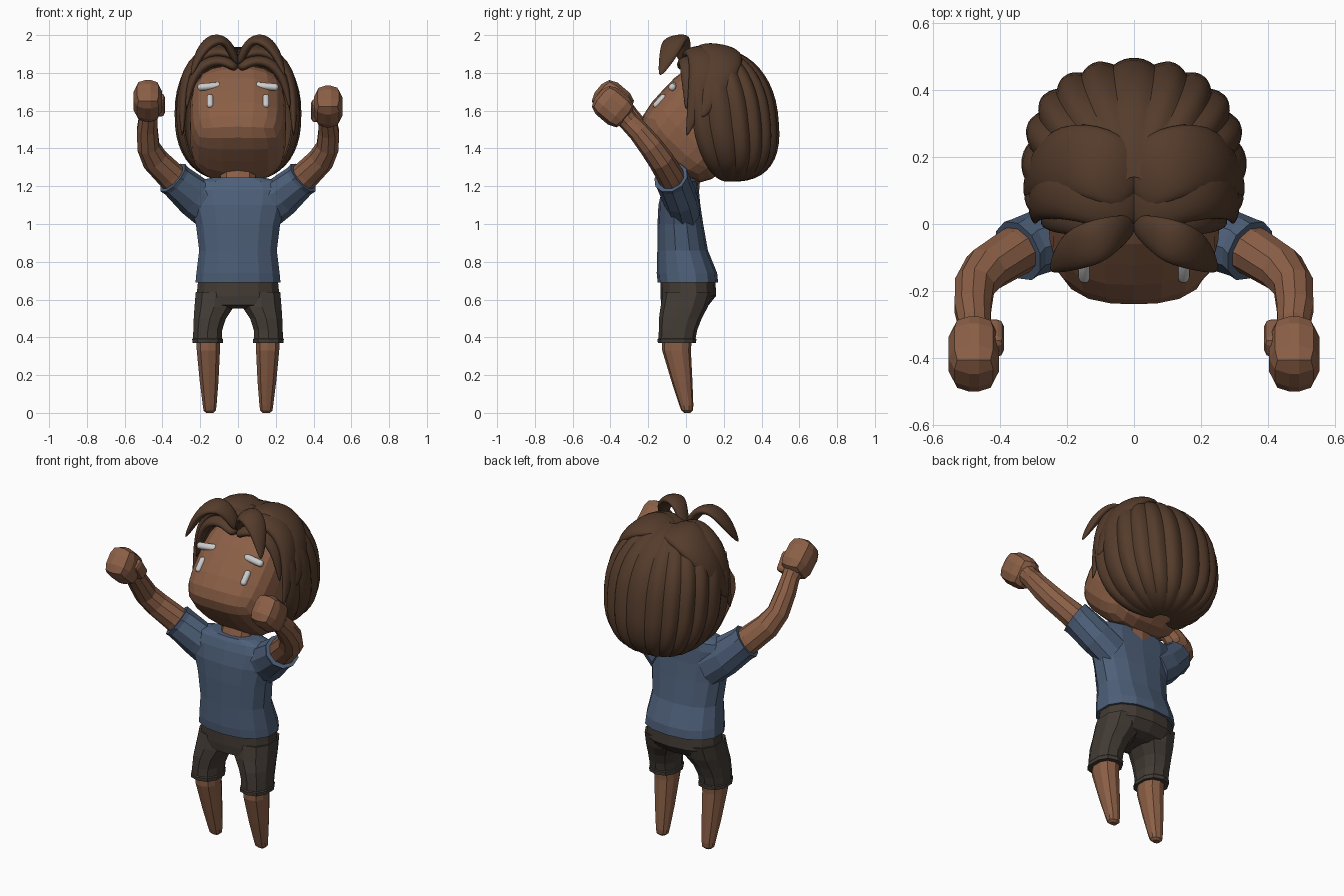
import bpy, bmesh, math
from mathutils import Vector, Matrix

if "Cube" in bpy.data.objects:
    bpy.data.objects.remove(bpy.data.objects["Cube"])


def material(name, rgb):
    m = bpy.data.materials.new(name)
    m.diffuse_color = (*rgb, 1)
    m.use_nodes = True
    m.node_tree.nodes["Principled BSDF"].inputs["Base Color"].default_value = m.diffuse_color
    return m


SKIN = material("skin", (0.26, 0.115, 0.062))
SHIRT = material("blue_cloth", (0.075, 0.115, 0.19))
SHORTS = material("dark_cloth", (0.056, 0.044, 0.035))
HAIR = material("brown_hair", (0.09, 0.045, 0.025))
WHITE = material("white", (0.9, 0.9, 0.88))


def finish(name, bm, mat, smooth=False):
    bmesh.ops.recalc_face_normals(bm, faces=bm.faces)
    for f in bm.faces:
        f.smooth = smooth
    me = bpy.data.meshes.new(name)
    bm.to_mesh(me)
    bm.free()
    me.materials.append(mat)
    ob = bpy.data.objects.new(name, me)
    bpy.context.collection.objects.link(ob)
    return ob


def spow(v, p):
    return math.copysign(abs(v) ** p, v)


def loft(name, pts, radii, mat, sides=10, axis=None, ref=(1, 0, 0), power=1.0, smooth=False):
    """Skin elliptical rings along a path; axis fixes the ring normal."""
    pts = [Vector(p) for p in pts]
    bm = bmesh.new()
    rings = []
    for i, (p, (ra, rb)) in enumerate(zip(pts, radii)):
        t = Vector(axis) if axis else pts[min(i + 1, len(pts) - 1)] - pts[max(i - 1, 0)]
        t.normalize()
        u = Vector(ref)
        u = (u - t * u.dot(t)).normalized()
        v = t.cross(u)
        ring = []
        for k in range(sides):
            a = 2 * math.pi * (k + 0.5) / sides
            ring.append(bm.verts.new(p + u * spow(math.cos(a), power) * ra + v * spow(math.sin(a), power) * rb))
        rings.append(ring)
    for a, b in zip(rings, rings[1:]):
        for k in range(sides):
            j = (k + 1) % sides
            bm.faces.new((a[k], a[j], b[j], b[k]))
    bm.faces.new(rings[0])
    bm.faces.new(rings[-1])
    ob = finish(name, bm, mat, smooth)
    if smooth:
        sub = ob.modifiers.new("subdivide", 'SUBSURF')
        sub.levels = sub.render_levels = 2
    return ob


def block(name, loc, size, tilt, mat, bevel, segs=2, roll=0, smooth=False):
    """Bevelled box tilted about x, rolled about its own y."""
    bm = bmesh.new()
    bmesh.ops.create_cube(bm, size=1, matrix=Matrix.Diagonal((*size, 1)))
    bmesh.ops.bevel(bm, geom=bm.edges[:], offset=bevel, segments=segs, profile=0.5, affect='EDGES')
    bm.transform(Matrix.Translation(loc) @ Matrix.Rotation(tilt, 4, 'X') @ Matrix.Rotation(roll, 4, 'Y'))
    return finish(name, bm, mat, smooth)


def column(name, rows, mat, sides=14, power=0.85):
    """Vertical loft from rows of (x, y, z, rx, ry)."""
    return loft(name, [r[:3] for r in rows], [r[3:] for r in rows], mat, sides, axis=(0, 0, 1), power=power)


# Head: boxy rounded block leaning back, face bulging at the middle
HX, HY, HZ, P = 0.255, 0.225, 0.27, 3.5
TILT = math.radians(-43)
HEAD = Matrix.Translation((0, 0.07, 1.53)) @ Matrix.Rotation(TILT, 4, 'X')


def bulge(x):
    return 1 + 0.17 * (1 - (x / HX) ** 2)


bm = bmesh.new()
bmesh.ops.create_cube(bm, size=2)
bmesh.ops.subdivide_edges(bm, edges=bm.edges[:], cuts=5, use_grid_fill=True)
for v in bm.verts:
    d = v.co.normalized()
    d /= sum(abs(c) ** P for c in d) ** (1 / P)
    v.co = HEAD @ Vector((d.x * HX, d.y * HY * bulge(d.x * HX), d.z * HZ))
finish("head", bm, SKIN)


def face_point(x, up, lift=0.0):
    n = HY * (1 - abs(x / HX) ** P - abs(up / HZ) ** P) ** (1 / P) * bulge(x)
    return HEAD @ Vector((x, -n - lift, up))


# Neck
column("neck", [(0, -0.01, 1.12, 0.1, 0.075), (0, 0.0, 1.24, 0.095, 0.075), (0, 0.05, 1.34, 0.1, 0.09)], SKIN, 10)

# Shirt body
column("shirt", [
    (0, 0.01, 0.69, 0.23, 0.16), (0, 0.005, 0.74, 0.225, 0.16),
    (0, -0.018, 0.86, 0.21, 0.134), (0, -0.03, 1.0, 0.228, 0.121),
    (0, -0.035, 1.1, 0.258, 0.111), (0, -0.03, 1.18, 0.275, 0.098),
    (0, -0.025, 1.225, 0.245, 0.085), (0, -0.022, 1.245, 0.14, 0.075)], SHIRT)

# Shorts seat
column("shorts_seat", [
    (0, 0.01, 0.71, 0.215, 0.145), (0, 0.012, 0.62, 0.224, 0.148),
    (0, -0.005, 0.57, 0.215, 0.125), (0, -0.01, 0.552, 0.12, 0.08)], SHORTS)

for side, s in (("left", 1), ("right", -1)):
    # Shorts legs with cuff
    column(f"{side}_shorts_leg", [
        (s * 0.118, 0.01, 0.64, 0.11, 0.13), (s * 0.127, -0.01, 0.56, 0.108, 0.125),
        (s * 0.149, -0.03, 0.5, 0.089, 0.113), (s * 0.16, -0.042, 0.44, 0.08, 0.102),
        (s * 0.161, -0.047, 0.395, 0.08, 0.098),
        (s * 0.161, -0.048, 0.39, 0.085, 0.103), (s * 0.161, -0.048, 0.37, 0.084, 0.101)], SHORTS, 10)
    # Tapered leg
    column(f"{side}_leg", [
        (s * 0.157, -0.047, 0.42, 0.066, 0.08), (s * 0.157, -0.05, 0.33, 0.064, 0.076),
        (s * 0.153, -0.022, 0.17, 0.052, 0.056), (s * 0.15, 0.002, 0.04, 0.038, 0.037),
        (s * 0.15, 0.006, 0.012, 0.034, 0.03), (s * 0.15, 0.007, 0.0, 0.02, 0.016)], SKIN, 10)
    # Sleeve
    loft(f"{side}_sleeve",
         [(s * 0.13, -0.015, 1.08), (s * 0.23, -0.035, 1.145), (s * 0.325, -0.07, 1.228), (s * 0.345, -0.08, 1.245)],
         [(0.125, 0.09), (0.11, 0.093), (0.094, 0.092), (0.098, 0.095)], SHIRT, 10)
    # Raised arm, one hand slightly higher
    up = 0.0 if s > 0 else 0.03
    loft(f"{side}_arm",
         [(s * 0.27, -0.04, 1.17), (s * 0.36, -0.085, 1.26), (s * 0.44, -0.135, 1.34),
          (s * 0.475, -0.185, 1.41), (s * 0.48, -0.25, 1.49 + up / 2), (s * 0.475, -0.3, 1.54 + up),
          (s * 0.475, -0.36, 1.61 + up)],
         [(0.08, 0.075), (0.077, 0.072), (0.072, 0.068), (0.062, 0.064),
          (0.057, 0.057), (0.05, 0.053), (0.06, 0.06)], SKIN, 10)
    # Fist and thumb
    block(f"{side}_fist", (s * 0.477, -0.387, 1.622 + up), (0.15, 0.205, 0.18),
          math.radians(-40), SKIN, 0.06)
    block(f"{side}_thumb", (s * 0.417, -0.34, 1.6 + up), (0.06, 0.12, 0.07),
          math.radians(-55), SKIN, 0.02)
    # Eye and eyebrow
    block(f"{side}_eye", face_point(s * 0.148, -0.055, -0.004), (0.034, 0.034, 0.088), TILT, WHITE, 0.0155, 3,
          smooth=True)
    block(f"{side}_eyebrow", face_point(s * 0.152, 0.05), (0.125, 0.036, 0.038), TILT, WHITE, 0.016, 3,
          roll=s * 0.12, smooth=True)

# Back hair: pleated shell, open at the face
LOBES, PER, ROWS, HALF = 13, 7, 22, math.radians(115)
bm = bmesh.new()
grid = []
for i in range(ROWS + 1):
    th = math.radians(3 + 172 * i / ROWS)
    row = []
    for j in range(LOBES * PER + 1):
        f = j / (LOBES * PER)
        ph = -HALF + 2 * HALF * f
        r = math.sin(th) ** 0.8 * (1 + 0.055 * (abs(math.sin(math.pi * LOBES * f)) - 1))
        c = math.cos(th)
        row.append(bm.verts.new((0.336 * r * spow(math.sin(ph), 0.88),
                                 0.17 + 0.318 * r * spow(math.cos(ph), 0.88) - 0.06 * c,
                                 1.58 + 0.357 * spow(c, 0.85))))
    grid.append(row)
for a, b in zip(grid, grid[1:]):
    for j in range(LOBES * PER):
        bm.faces.new((a[j], a[j + 1], b[j + 1], b[j]))
shell = finish("back_hair", bm, HAIR)
bpy.context.view_layer.objects.active = shell
shell.select_set(True)
bpy.ops.object.shade_smooth_by_angle(angle=math.radians(35))

# Hair locks: path, (half width, half thickness) and width direction
LOCKS = {
    "front_bang": ([(0.0, 0.0, 1.84), (0.05, -0.025, 1.96), (0.12, -0.055, 1.99), (0.2, -0.085, 1.92), (0.25, -0.14, 1.78)],
                   [(0.03, 0.02), (0.06, 0.03), (0.078, 0.035), (0.065, 0.032), (0.01, 0.008)], (0, 1, 0.3)),
    "fringe_lock": ([(0.0, -0.01, 1.82), (0.07, 0.005, 1.87), (0.17, 0.015, 1.86), (0.25, 0.02, 1.77), (0.275, 0.0, 1.6)],
                    [(0.05, 0.03), (0.055, 0.03), (0.055, 0.035), (0.05, 0.03), (0.004, 0.004)], (0, 1, 0.2)),
    "side_lock": ([(-0.03, 0.04, 1.86), (0.08, 0.075, 1.93), (0.22, 0.1, 1.88), (0.295, 0.08, 1.73), (0.295, 0.0, 1.45)],
                  [(0.09, 0.03), (0.095, 0.04), (0.09, 0.045), (0.075, 0.04), (0.004, 0.004)], (0, 1, 0.1)),
    "crown_lock": ([(-0.02, 0.1, 1.88), (0.08, 0.175, 1.935), (0.19, 0.2, 1.885), (0.285, 0.16, 1.76), (0.325, 0.08, 1.55)],
                   [(0.1, 0.03), (0.125, 0.045), (0.125, 0.05), (0.1, 0.045), (0.01, 0.01)], (0, 1, -0.1)),
}
for name, (path, radii, ref) in LOCKS.items():
    for side, s in (("left", 1), ("right", -1)):
        loft(f"{side}_{name}", [(s * x, y, z) for x, y, z in path], radii, HAIR, 8, ref=ref, smooth=True)
